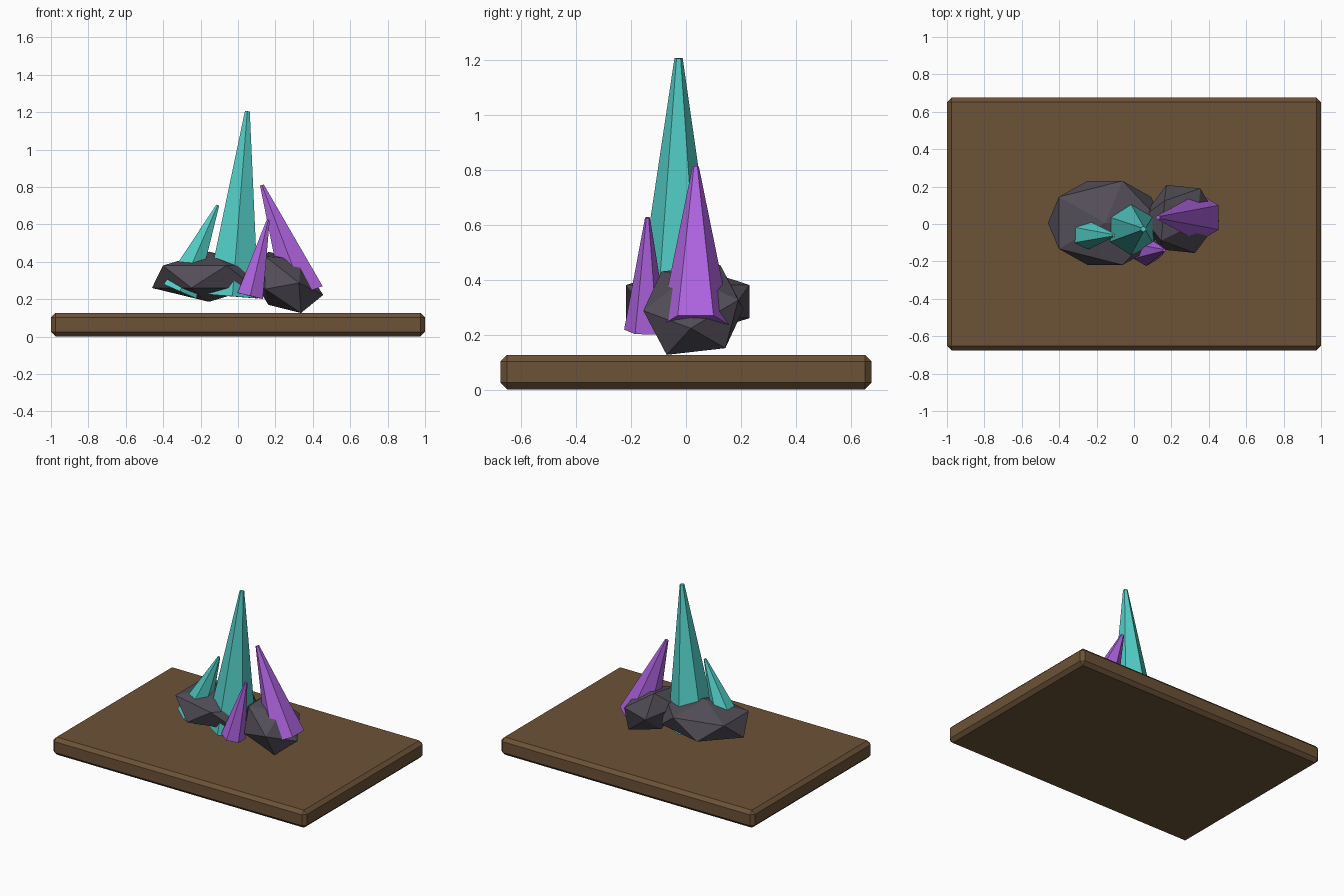
import bpy
from math import radians, pi
from mathutils import Vector, Euler, Matrix

if "Cube" in bpy.data.objects:
    bpy.data.objects.remove(bpy.data.objects["Cube"])


def make_material(name, rgb):
    m = bpy.data.materials.new(name)
    m.diffuse_color = (*rgb, 1.0)
    m.use_nodes = True
    m.node_tree.nodes["Principled BSDF"].inputs["Base Color"].default_value = m.diffuse_color
    return m


BROWN = make_material("brown_wood", (0.15, 0.085, 0.038))
TEAL = make_material("teal_crystal", (0.085, 0.61, 0.56))
PURPLE = make_material("purple_crystal", (0.42, 0.125, 0.73))
STONE = make_material("dark_stone", (0.085, 0.075, 0.097))


def finish(name, mat):
    ob = bpy.context.object
    ob.name = name
    ob.data.materials.append(mat)
    return ob


def crystal(name, base, tip, radius, mat, tip_radius=0.015):
    """Six-sided tapered shard running from base centre to tip, with a vertex facing -y."""
    base, tip = Vector(base), Vector(tip)
    axis = tip - base
    bpy.ops.mesh.primitive_cone_add(vertices=6, radius1=radius, radius2=tip_radius,
                                    depth=axis.length)
    ob = finish(name, mat)
    turn = Vector((0, 0, 1)).rotation_difference(axis).to_matrix().to_4x4()
    ob.matrix_world = Matrix.Translation((base + tip) / 2) @ turn


def rock(name, centre, size, tilt):
    """Stretched twenty-sided boulder."""
    bpy.ops.mesh.primitive_ico_sphere_add(subdivisions=1, radius=1)
    ob = finish(name, STONE)
    ob.location = centre
    ob.scale = size
    ob.rotation_euler = Euler([radians(a) for a in tilt])


# Wooden base with chamfered edges
bpy.ops.mesh.primitive_cube_add(size=1, location=(0, 0, 0.0635))
board = finish("base_board", BROWN)
board.data.transform(Matrix.Diagonal((2.0, 1.35, 0.125, 1)))
bevel = board.modifiers.new("chamfer", 'BEVEL')
bevel.width = 0.024
bevel.segments = 1

# Boulders
rock("left_rock", (-0.155, 0.006, 0.32), (0.341, 0.264, 0.134), (0, 0, 0))
rock("right_rock", (0.25, 0.027, 0.29), (0.23, 0.205, 0.15), (8, 36, 0))

# Crystal shards
crystal("tall_teal_crystal", (-0.03, -0.03, 0.215), (0.05, -0.027, 1.205), 0.16, TEAL)
crystal("small_teal_crystal", (-0.31, -0.058, 0.242), (-0.108, -0.06, 0.703), 0.11, TEAL, 0.009)
crystal("large_purple_crystal", (0.347, 0.035, 0.23), (0.128, 0.035, 0.81), 0.13, PURPLE, 0.012)
crystal("small_purple_crystal", (0.065, -0.145, 0.217), (0.162, -0.14, 0.625), 0.08, PURPLE, 0.009)
